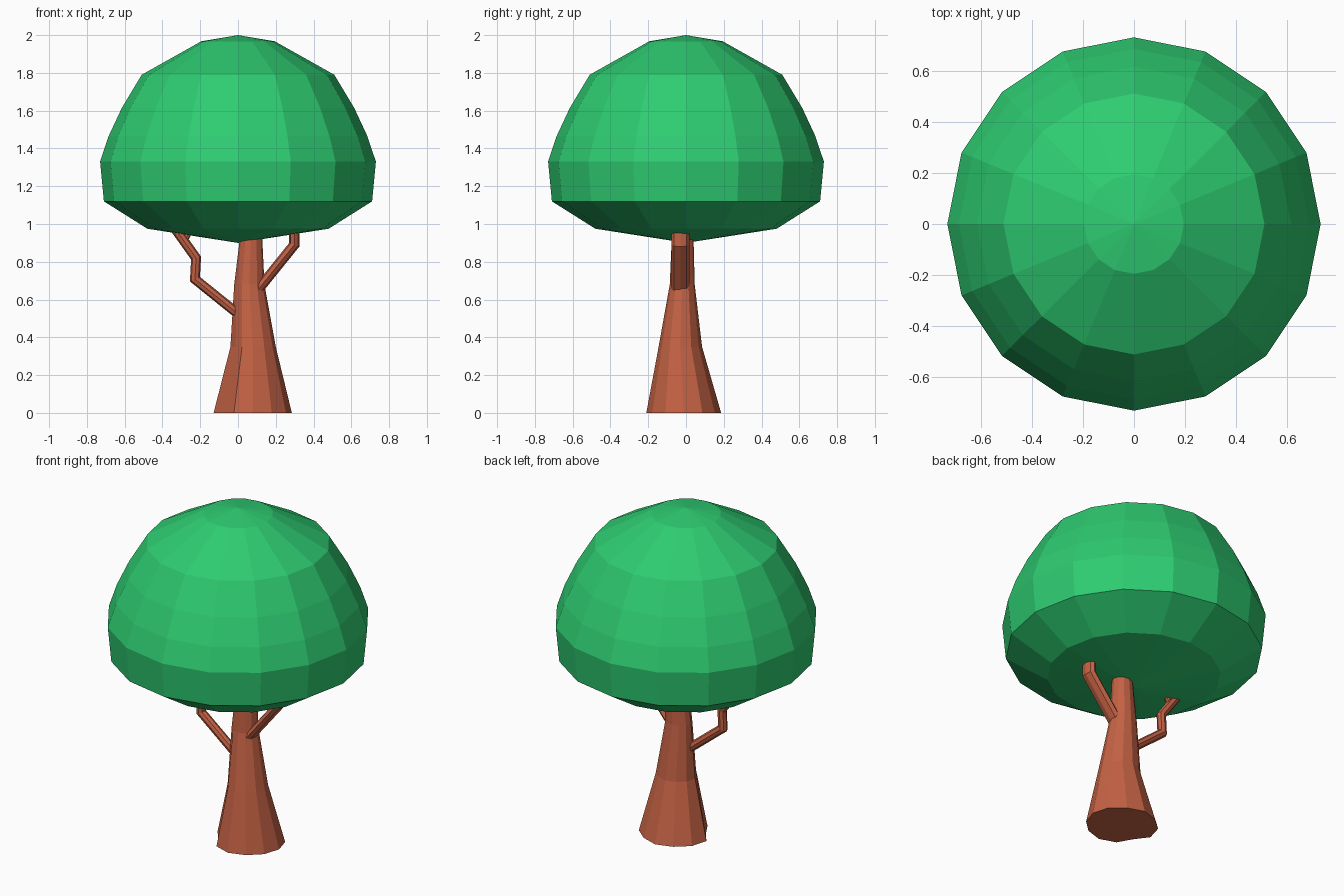
import bpy, bmesh
from math import sin, cos, tau
from mathutils import Vector

if "Cube" in bpy.data.objects:
    bpy.data.objects.remove(bpy.data.objects["Cube"])


def material(name, rgb):
    m = bpy.data.materials.new(name)
    m.diffuse_color = (*rgb, 1)
    m.use_nodes = True
    m.node_tree.nodes["Principled BSDF"].inputs["Base Color"].default_value = m.diffuse_color
    return m


leaf = material("leaf_green", (0.027, 0.604, 0.165))
bark = material("bark_brown", (0.55, 0.122, 0.058))


def loft(name, rings, mat, tip_low=None, tip_high=None):
    """Skin a stack of equal-length point rings, closed by caps or apex points."""
    bm = bmesh.new()
    vs = [[bm.verts.new(p) for p in ring] for ring in rings]
    n = len(vs[0])
    for a, b in zip(vs, vs[1:]):
        for i in range(n):
            j = (i + 1) % n
            bm.faces.new((a[i], a[j], b[j], b[i]))
    for ring, tip in ((vs[0], tip_low), (vs[-1], tip_high)):
        if tip:
            t = bm.verts.new(tip)
            for i in range(n):
                bm.faces.new((ring[i], ring[(i + 1) % n], t))
        else:
            bm.faces.new(ring)
    bmesh.ops.recalc_face_normals(bm, faces=bm.faces)
    me = bpy.data.meshes.new(name)
    bm.to_mesh(me)
    bm.free()
    me.materials.append(mat)
    ob = bpy.data.objects.new(name, me)
    bpy.context.collection.objects.link(ob)
    return ob


def branch(name, path, r, depth=1.0, sides=8):
    """Tube with mitred bends along an (x, z) path; depth stretches it in y."""
    pts = [Vector((x, -0.03, z)) for x, z in path]
    rings = []
    for i, p in enumerate(pts):
        d1 = (p - pts[max(i - 1, 0)]).normalized()
        d2 = (pts[min(i + 1, len(pts) - 1)] - p).normalized()
        d = (d1 + d2).normalized()
        side = Vector((d.z, 0, -d.x))
        k = 1 / max(0.6, d.dot(d2 if d2.length else d1))
        rings.append([p + side * r * k * cos(tau * j / sides)
                      + Vector((0, r * depth * sin(tau * j / sides), 0))
                      for j in range(sides)])
    return loft(name, rings, bark)


# Canopy: 16-sided faceted dome
profile = [(0.48, 0.975), (0.71, 1.12), (0.73, 1.33), (0.685, 1.465),
           (0.615, 1.615), (0.51, 1.79), (0.195, 1.967)]
loft("canopy", [[(r * cos(tau * i / 16), r * sin(tau * i / 16), z) for i in range(16)]
                for r, z in profile], leaf, (0, 0, 0.9), (0, 0, 2.0))

# Trunk: tapered, with a root groove at the front left of the flared base
lobes = [1, 1, 0.96, 1, 0.97, 1, 1, 0.82, 0.96, 1, 0.97, 0.98]
stations = [(0, 0.078, -0.012, 0.207, 0.198, 1), (0.35, 0.08, -0.03, 0.12, 0.115, 0.6),
            (0.68, 0.06, -0.02, 0.08, 0.066, 0.2), (1.0, 0.072, -0.017, 0.053, 0.055, 0)]
loft("trunk", [[(cx + rx * (1 + (m - 1) * w) * cos(tau * i / 12),
                 cy + ry * (1 + (m - 1) * w) * sin(tau * i / 12), z)
                for i, m in enumerate(lobes)]
               for z, cx, cy, rx, ry, w in stations], bark)

# Branches: broad one on the right, thin forked one on the left
branch("right_branch", [(0.08, 0.62), (0.298, 0.89), (0.298, 1.0)], 0.027, 1.75)
branch("left_branch", [(0.03, 0.50), (-0.228, 0.708), (-0.222, 0.82), (-0.34, 0.985)], 0.026)
branch("left_twig", [(-0.29, 0.9), (-0.24, 0.99)], 0.016)
